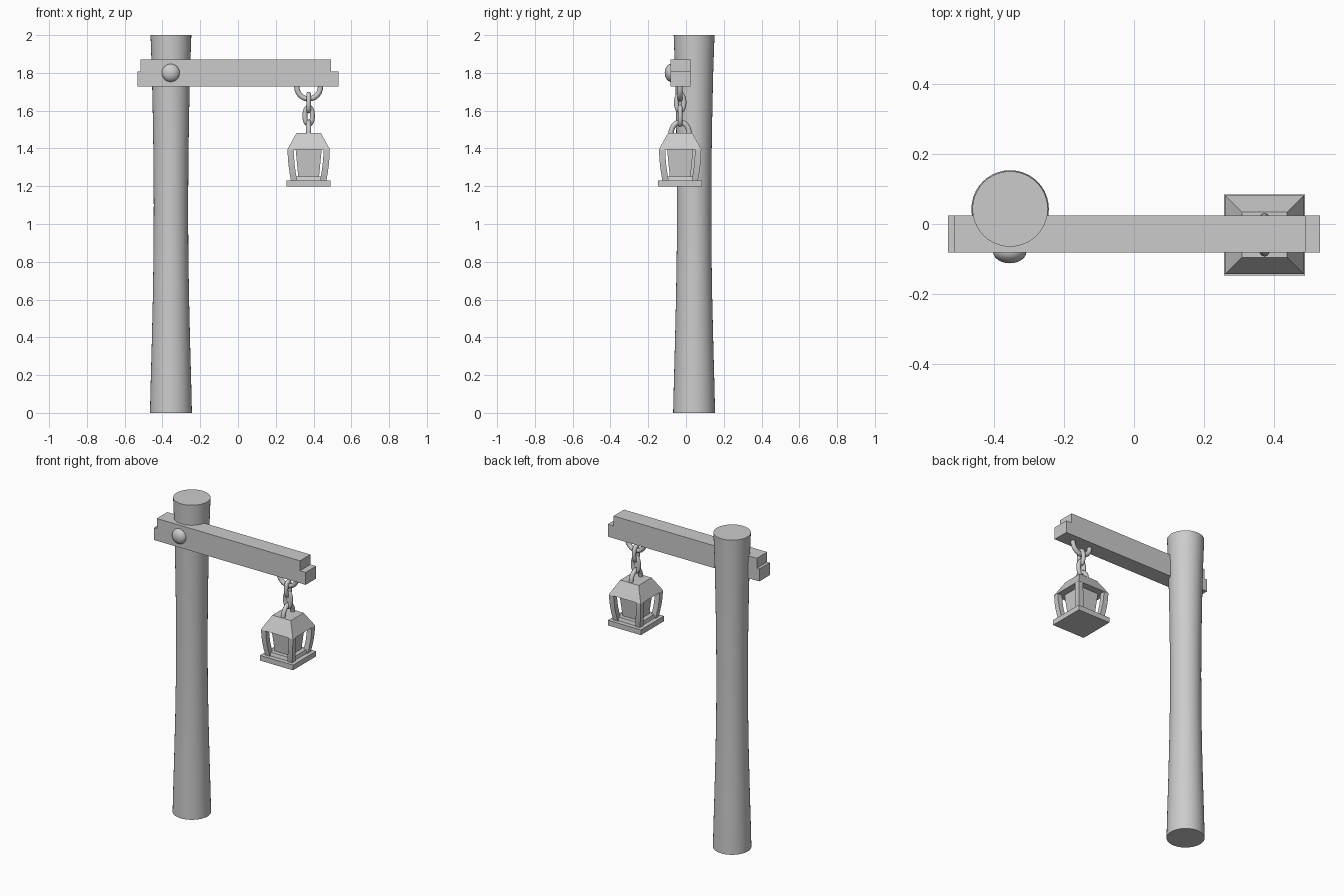
import bpy, bmesh, math

if "Cube" in bpy.data.objects:
    bpy.data.objects.remove(bpy.data.objects["Cube"])

LX, LY = 0.374, -0.031   # lantern and chain axis


def finish(name, bm, smooth=False):
    bmesh.ops.recalc_face_normals(bm, faces=bm.faces)
    me = bpy.data.meshes.new(name)
    bm.to_mesh(me)
    bm.free()
    ob = bpy.data.objects.new(name, me)
    bpy.context.collection.objects.link(ob)
    if smooth:
        shade(ob)
    return ob


def shade(ob):
    bpy.ops.object.select_all(action='DESELECT')
    ob.select_set(True)
    bpy.context.view_layer.objects.active = ob
    bpy.ops.object.shade_smooth_by_angle(angle=math.radians(40))


def loft(name, rings, smooth=False):
    """Join equal-length point rings into a closed solid."""
    bm = bmesh.new()
    vs = [[bm.verts.new(p) for p in r] for r in rings]
    n = len(vs[0])
    for a, b in zip(vs, vs[1:]):
        for i in range(n):
            j = (i + 1) % n
            bm.faces.new((a[i], a[j], b[j], b[i]))
    bm.faces.new(vs[0])
    bm.faces.new(vs[-1])
    return finish(name, bm, smooth)


def rect(x0, x1, y0, y1, z):
    return [(x0, y0, z), (x1, y0, z), (x1, y1, z), (x0, y1, z)]


def square(h, z):
    return rect(LX - h, LX + h, LY - h, LY + h, z)


def ring(name, z, rw, rz, tube, along_x, half=None, n=24, m=10):
    """Elliptical link in a vertical plane; half = (start, end) angle for an open arc."""
    a0, a1 = half or (0, 2 * math.pi)
    count = n // 2 + 1 if half else n
    bm = bmesh.new()
    vs = []
    for i in range(count):
        t = a0 + (a1 - a0) * i / (count - 1 if half else n)
        row = []
        for k in range(m):
            s = 2 * math.pi * k / m
            nx, nz = rz * math.cos(t), rw * math.sin(t)   # ellipse normal
            ln = math.hypot(nx, nz)
            u = rw * math.cos(t) + tube * math.cos(s) * nx / ln
            w = rz * math.sin(t) + tube * math.cos(s) * nz / ln
            v = tube * math.sin(s)
            p = (LX + u, LY + v, z + w) if along_x else (LX + v, LY + u, z + w)
            row.append(bm.verts.new(p))
        vs.append(row)
    pairs = list(zip(vs, vs[1:]))
    if half:
        bm.faces.new(vs[0])
        bm.faces.new(vs[-1])
    else:
        pairs.append((vs[-1], vs[0]))
    for a, b in pairs:
        for k in range(m):
            j = (k + 1) % m
            bm.faces.new((a[k], a[j], b[j], b[k]))
    return finish(name, bm, True)


# Round post, slightly waisted
profile = [(0, .111), (.15, .1075), (.35, .102), (.6, .096), (.85, .092), (1.1, .091),
           (1.35, .0925), (1.6, .0965), (1.8, .101), (2, .108)]
loft("post", [[(-.355 + r * math.cos(2 * math.pi * i / 40),
                .043 + r * math.sin(2 * math.pi * i / 40), z) for i in range(40)]
              for z, r in profile], True)

# Beam with a step cut in the top of each end
bm = bmesh.new()
outline = [(-.533, 1.728), (.533, 1.728), (.533, 1.807), (.493, 1.807),
           (.493, 1.87), (-.515, 1.87), (-.515, 1.807), (-.533, 1.807)]
face = bm.faces.new([bm.verts.new((x, -.081, z)) for x, z in outline])
ext = bmesh.ops.extrude_face_region(bm, geom=[face])["geom"]
bmesh.ops.translate(bm, vec=(0, .105, 0),
                    verts=[g for g in ext if isinstance(g, bmesh.types.BMVert)])
finish("beam", bm)

# Domed bolt head
bpy.ops.mesh.primitive_uv_sphere_add(segments=24, ring_count=12, radius=.048,
                                     location=(-.356, -.079, 1.8),
                                     rotation=(math.pi / 2, 0, 0))
bolt = bpy.context.object
bolt.name = "bolt_head"
bolt.scale = (1, 1, .7)
shade(bolt)

# Hook, chain links, lantern handle
ring("beam_hook", 1.728, .063, .066, .014, True, (math.pi, 2 * math.pi))
ring("chain_link_upper", 1.643, .020, .044, .013, False)
ring("chain_link_lower", 1.573, .020, .046, .013, True)
ring("lantern_handle", 1.478, .048, .061, .014, False, (0, math.pi))

# Lantern
loft("lantern_base", [square(.116, 1.198), square(.116, 1.231)])
loft("lantern_sill", [square(.088, 1.229), square(.082, 1.252)])
loft("lantern_glass", [square(.055, 1.25), square(.069, 1.396)])
loft("lantern_roof", [square(.113, 1.394), square(.065, 1.481)])

# Four bowed corner bars
bow = [(1.23, .094), (1.27, .101), (1.31, .1065), (1.35, .110), (1.395, .112)]
T = .033
for sx in (-1, 1):
    for sy in (-1, 1):
        loft("lantern_corner_bar",
             [rect(LX + sx * (o - T), LX + sx * o, LY + sy * (o - T), LY + sy * o, z)
              for z, o in bow])
